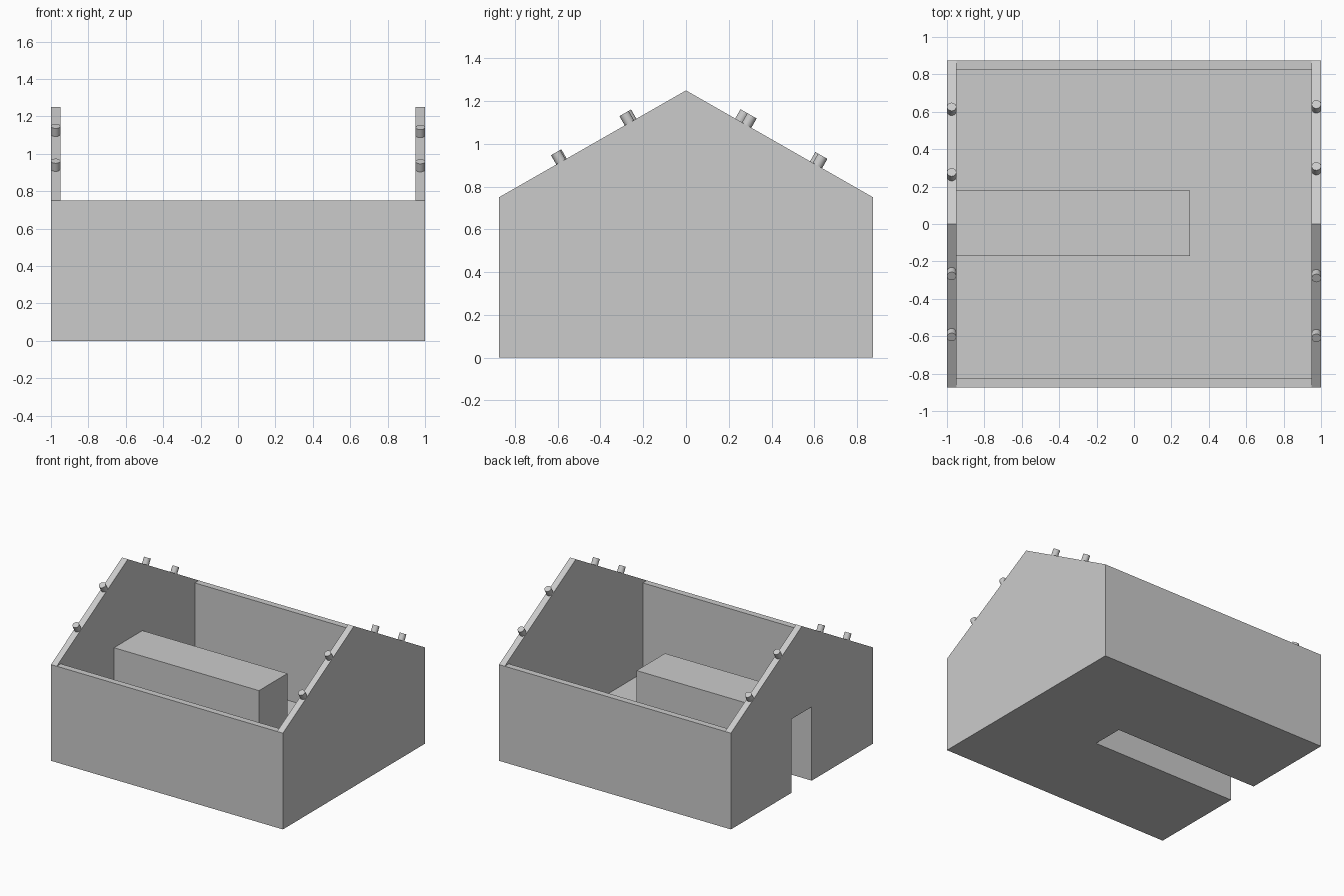
import bpy, bmesh, math
from mathutils import Vector

if "Cube" in bpy.data.objects:
    bpy.data.objects.remove(bpy.data.objects["Cube"])


def prism(name, profile, x0, x1):
    """Extrude a (y, z) profile along x."""
    bm = bmesh.new()
    face = bm.faces.new([bm.verts.new((x0, y, z)) for y, z in profile])
    ext = bmesh.ops.extrude_face_region(bm, geom=[face])
    moved = [v for v in ext["geom"] if isinstance(v, bmesh.types.BMVert)]
    bmesh.ops.translate(bm, verts=moved, vec=(x1 - x0, 0, 0))
    bmesh.ops.recalc_face_normals(bm, faces=bm.faces)
    mesh = bpy.data.meshes.new(name)
    bm.to_mesh(mesh)
    bm.free()
    ob = bpy.data.objects.new(name, mesh)
    bpy.context.collection.objects.link(ob)
    return ob


def rect(y0, y1, z0, z1):
    return [(y0, z0), (y1, z0), (y1, z1), (y0, z1)]


def combine(target, other, operation):
    """Apply a boolean and discard the helper."""
    mod = target.modifiers.new(operation, 'BOOLEAN')
    mod.object, mod.operation, mod.solver = other, operation, 'EXACT'
    bpy.context.view_layer.objects.active = target
    bpy.ops.object.modifier_apply(modifier=mod.name)
    bpy.data.objects.remove(other)


W, D, WALL, EAVE, RIDGE = 1.0, 0.875, 0.05, 0.75, 1.25
IN_X, IN_Y = W - WALL, D - WALL

# House body: gabled block, hollowed with the roof left open
house = prism("house_walls", [(-D, 0), (D, 0), (D, EAVE), (0, RIDGE), (-D, EAVE)], -W, W)
cavity = prism("cavity_cutter",
               [(-IN_Y, WALL), (IN_Y, WALL), (IN_Y, EAVE), (1, EAVE),
                (1, 1.5), (-1, 1.5), (-1, EAVE), (-IN_Y, EAVE)], -IN_X, IN_X)
combine(house, cavity, 'DIFFERENCE')

# Covered passage inside, open at the left wall and underneath
passage = prism("passage_box", rect(-0.17, 0.18, 0.02, 0.625), -W + 0.02, 0.3)
combine(house, passage, 'UNION')
slot = prism("slot_cutter", rect(-0.12, 0.13, -0.1, 0.575), -W - 0.1, 0.25)
combine(house, slot, 'DIFFERENCE')

# Roof pegs standing square to the gable slopes
PEG_R, PEG_H, SINK = 0.025, 0.05, 0.01
slope = (RIDGE - EAVE) / D
pegs = {-1: (0.602, 0.252, -0.254, -0.58), 1: (0.615, 0.284, -0.265, -0.585)}
for side, places in pegs.items():
    for i, y in enumerate(places):
        normal = Vector((0, math.copysign(slope, y), 1)).normalized()
        base = Vector((side * (W - WALL / 2), y, RIDGE - slope * abs(y)))
        bpy.ops.mesh.primitive_cylinder_add(
            vertices=32, radius=PEG_R, depth=PEG_H + SINK,
            location=base + normal * (PEG_H - SINK) / 2,
            rotation=normal.to_track_quat('Z', 'Y').to_euler())
        peg = bpy.context.object
        peg.name = f"{'left' if side < 0 else 'right'}_roof_peg_{i + 1}"
        bpy.ops.object.shade_smooth_by_angle()
